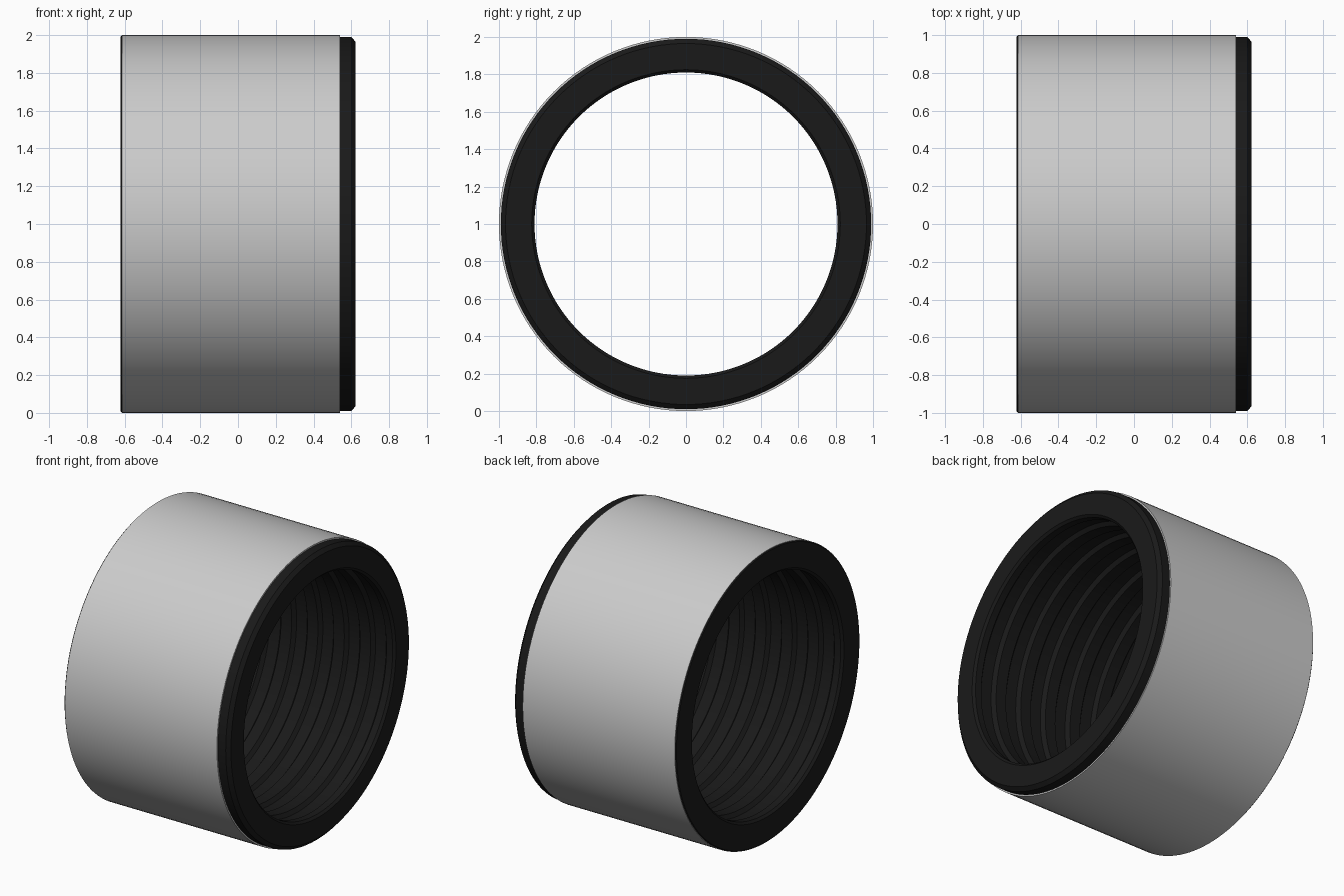
import bpy, bmesh
from math import sin, cos, pi, radians

if "Cube" in bpy.data.objects:
    bpy.data.objects.remove(bpy.data.objects["Cube"])

SEGMENTS = 128


def lathe(name, profile, color=None):
    """Spin a closed (x, radius) profile around the horizontal axis at z = 1."""
    bm = bmesh.new()
    rings = []
    for i in range(SEGMENTS):
        a = 2 * pi * i / SEGMENTS
        rings.append([bm.verts.new((x, r * sin(a), 1 + r * cos(a))) for x, r in profile])
    n = len(profile)
    for i in range(SEGMENTS):
        a, b = rings[i], rings[(i + 1) % SEGMENTS]
        for j in range(n):
            k = (j + 1) % n
            bm.faces.new((a[j], a[k], b[k], b[j]))
    bmesh.ops.recalc_face_normals(bm, faces=bm.faces)
    mesh = bpy.data.meshes.new(name)
    bm.to_mesh(mesh)
    bm.free()
    obj = bpy.data.objects.new(name, mesh)
    bpy.context.collection.objects.link(obj)
    if color:
        mat = bpy.data.materials.new(name + "_material")
        mat.diffuse_color = color
        mat.use_nodes = True
        mat.node_tree.nodes["Principled BSDF"].inputs["Base Color"].default_value = mat.diffuse_color
        mesh.materials.append(mat)
    bpy.ops.object.select_all(action='DESELECT')
    bpy.context.view_layer.objects.active = obj
    obj.select_set(True)
    bpy.ops.object.shade_smooth_by_angle(angle=radians(25))
    return obj


# Metal outer sleeve
lathe("outer_sleeve", [(-0.615, 1.0), (0.54, 1.0), (0.54, 0.95), (-0.615, 0.95)])

# Black liner: end faces, chamfered right rim and grooved bore
profile = [(-0.615, 0.95), (-0.615, 0.997), (-0.622, 0.992), (-0.622, 0.825), (-0.607, 0.81)]
for i in range(6):
    c = -0.5 + 0.2 * i
    profile += [(c - 0.06, 0.81), (c - 0.04, 0.835), (c + 0.04, 0.835), (c + 0.06, 0.81)]
profile += [(0.607, 0.81), (0.622, 0.825), (0.622, 0.965), (0.6, 0.99),
            (0.54, 0.99), (0.54, 0.95)]
lathe("inner_liner", profile, (0.01, 0.01, 0.01, 1))
